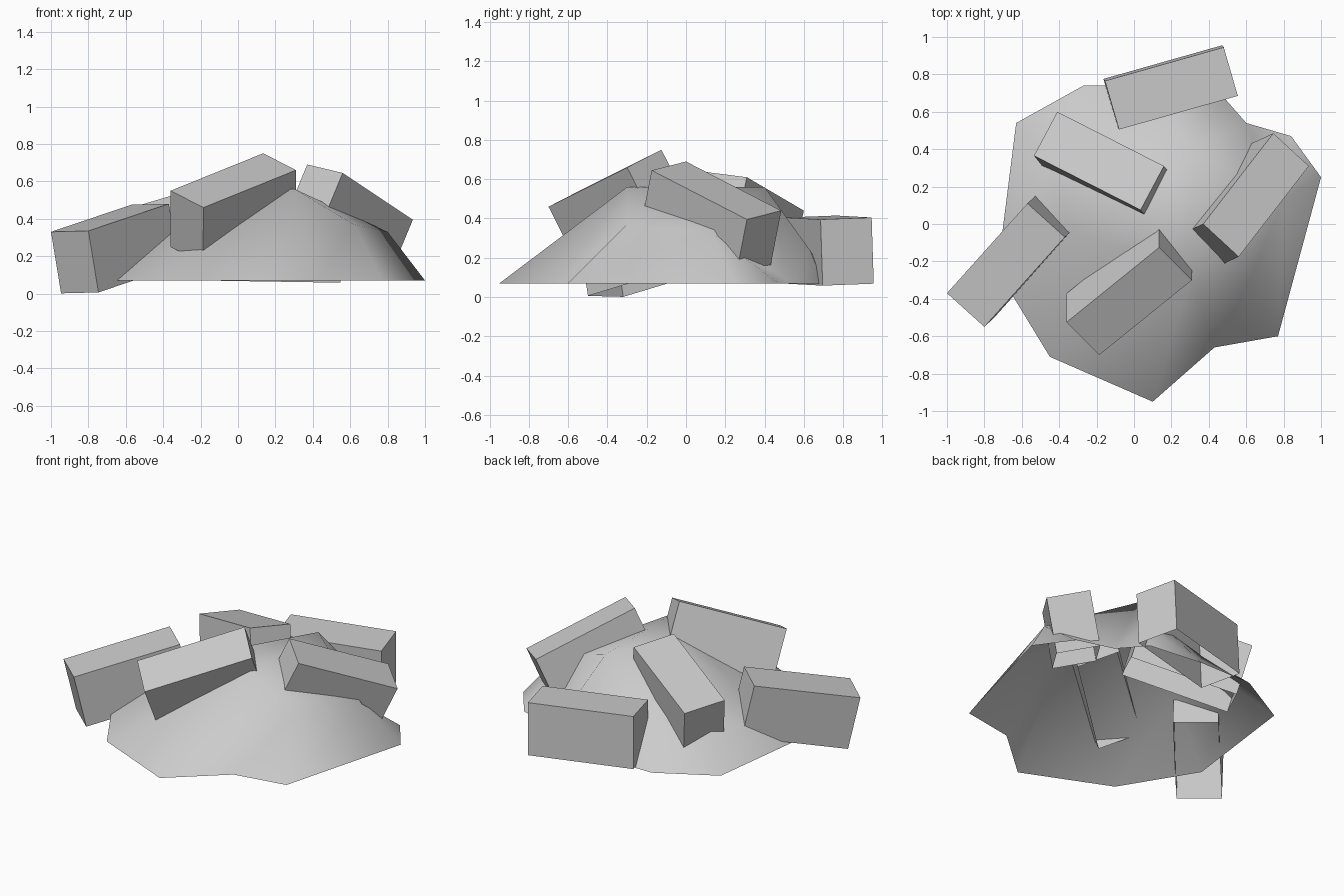
import bpy
import bmesh
from mathutils import Vector
from mathutils.geometry import delaunay_2d_cdt

cube = bpy.data.objects.get("Cube")
if cube:
    bpy.data.objects.remove(cube)

grey = bpy.data.materials.new("stone_grey")
grey.use_nodes = True
colour = (0.6, 0.6, 0.6, 1)
grey.diffuse_color = colour
grey.node_tree.nodes["Principled BSDF"].inputs["Base Color"].default_value = colour


def make_object(name, bm):
    mesh = bpy.data.meshes.new(name)
    bm.to_mesh(mesh)
    bm.free()
    mesh.materials.append(grey)
    obj = bpy.data.objects.new(name, mesh)
    bpy.context.collection.objects.link(obj)
    return obj


def brick(name, corner, length, width, height=0.337):
    """Box, open underneath, from one upper corner and two upper edges."""
    corner, length, width = Vector(corner), Vector(length), Vector(width)
    drop = length.cross(width).normalized() * height
    bm = bmesh.new()
    bmesh.ops.create_cube(bm, size=1)
    # The cube's +z side maps to the underside
    underside = [f for f in bm.faces if f.calc_center_median().z > 0.4]
    bmesh.ops.delete(bm, geom=underside, context="FACES_ONLY")
    for v in bm.verts:
        a, b, c = v.co + Vector((0.5, 0.5, 0.5))
        v.co = corner + length * a + width * b + drop * c
    bm.normal_update()
    return make_object(name, bm)


# Mound: flat rim and a few peaks, triangulated, open underneath
rim = [
    (1.0, 0.25), (0.84, 0.47), (0.6, 0.54), (0.46, 0.7), (0.1, 0.74),
    (-0.27, 0.74), (-0.63, 0.54), (-0.73, -0.25),
    (-0.45, -0.71), (0.1, -0.95), (0.43, -0.66), (0.77, -0.6),
]
peaks = {
    "front": (0.3, -0.3, 0.56), "back": (0.3, 0.4, 0.56),
    "middle": (0.08, 0.02, 0.56), "front_left": (0.62, -0.3, 0.37),
    "left": (0.8, 0.13, 0.33), "back_left": (0.43, 0.63, 0.24),
    "right": (-0.36, -0.03, 0.33), "back_right": (-0.42, 0.36, 0.3),
    "rear": (-0.1, 0.5, 0.3),
}
points = [Vector((x, y, 0.07)) for x, y in rim] + [Vector(p) for p in peaks.values()]
count = len(rim)
index = {name: count + i for i, name in enumerate(peaks)}
edges = [(i, (i + 1) % count) for i in range(count)]
# Ridges that must stay as edges
edges += [
    (index["front"], index["back"]), (index["front"], index["front_left"]),
    (index["front_left"], index["left"]), (index["front"], index["right"]),
    (index["front"], rim.index((-0.45, -0.71))),
    (index["front"], rim.index((0.1, -0.95))),
    (index["front_left"], rim.index((0.77, -0.6))),
]
_, _, triangles, origins, _, _ = delaunay_2d_cdt(
    [p.xy for p in points], edges, [], 1, 0.0001)
bm = bmesh.new()
verts = [bm.verts.new(points[o[0]]) for o in origins]
for tri in triangles:
    face = bm.faces.new([verts[i] for i in tri])
    face.smooth = True
    face.normal_update()
    if face.normal.z < 0:
        face.normal_flip()
make_object("mound", bm)

# Loose bricks resting on the mound
brick("front_brick", (-0.36, -0.525, 0.55), (0.495, 0.4, 0.2), (0.175, -0.175, -0.09))
brick("right_brick", (-1.0, -0.37, 0.33), (0.43, 0.48, 0.145), (0.2, -0.18, 0.005))
brick("top_brick", (-0.41, 0.6, 0.44), (0.57, -0.29, 0.17), (-0.125, -0.235, 0.03))
brick("left_brick", (0.37, 0, 0.69), (0.375, 0.485, -0.25), (0.19, -0.175, -0.045))
brick("back_brick", (-0.155, 0.765, 0.415), (0.635, 0.18, -0.01), (0.075, -0.26, -0.01))
